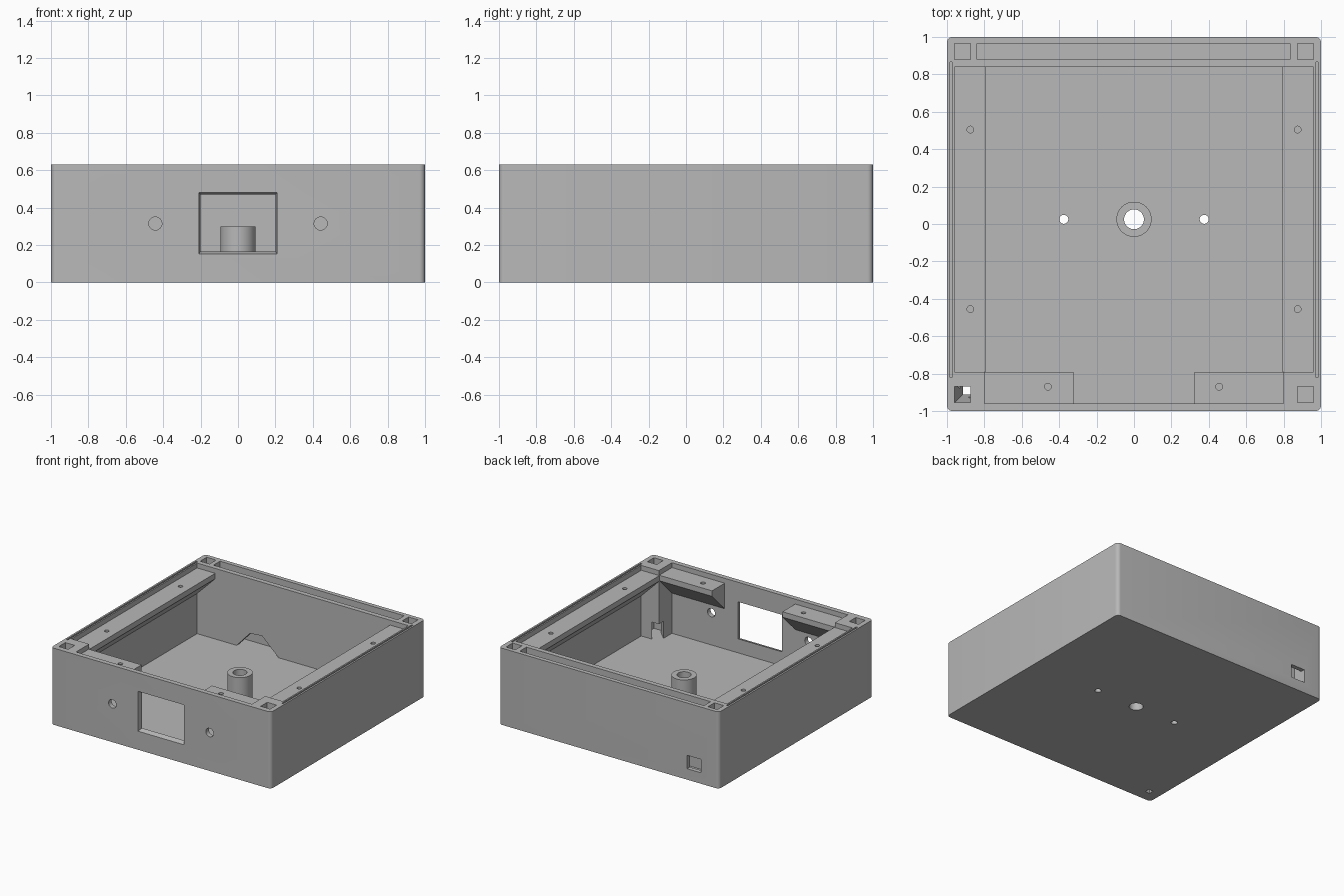
import bpy, bmesh, math

if "Cube" in bpy.data.objects:
    bpy.data.objects.remove(bpy.data.objects["Cube"])

H = 0.63          # box height
FLOOR = 0.05      # floor thickness
SCREWS = [(sx * 0.875, y) for sx in (-1, 1) for y in (0.505, -0.455)]
SCREWS += [(-0.46, -0.87), (0.455, -0.87)]

grey = bpy.data.materials.new("grey plastic")
grey.diffuse_color = (0.48, 0.48, 0.48, 1)
grey.use_nodes = True
grey.node_tree.nodes["Principled BSDF"].inputs["Base Color"].default_value = grey.diffuse_color


def loft(name, a, b):
    """Solid between two matching rings of 3D points."""
    bm = bmesh.new()
    va = [bm.verts.new(p) for p in a]
    vb = [bm.verts.new(p) for p in b]
    n = len(a)
    bm.faces.new(va)
    bm.faces.new(vb)
    for i in range(n):
        j = (i + 1) % n
        bm.faces.new((va[i], va[j], vb[j], vb[i]))
    bmesh.ops.recalc_face_normals(bm, faces=bm.faces)
    me = bpy.data.meshes.new(name)
    bm.to_mesh(me)
    bm.free()
    me.materials.append(grey)
    ob = bpy.data.objects.new(name, me)
    bpy.context.collection.objects.link(ob)
    return ob


def extrude(name, pts, vec):
    return loft(name, pts, [tuple(p[k] + vec[k] for k in range(3)) for p in pts])


def rect(x0, x1, y0, y1, z):
    return [(x0, y0, z), (x1, y0, z), (x1, y1, z), (x0, y1, z)]


def box(name, x0, x1, y0, y1, z0, z1):
    return loft(name, rect(x0, x1, y0, y1, z0), rect(x0, x1, y0, y1, z1))


def cyl(name, x, y, r, z0, z1, n=32):
    ring = [(x + r * math.cos(2 * math.pi * i / n),
             y + r * math.sin(2 * math.pi * i / n), z0) for i in range(n)]
    return extrude(name, ring, (0, 0, z1 - z0))


def activate(ob):
    bpy.ops.object.select_all(action='DESELECT')
    ob.select_set(True)
    bpy.context.view_layer.objects.active = ob


def cut(target, cutter):
    m = target.modifiers.new("cut", 'BOOLEAN')
    m.operation, m.solver, m.object = 'DIFFERENCE', 'EXACT', cutter
    activate(target)
    bpy.ops.object.modifier_apply(modifier=m.name)
    bpy.data.objects.remove(cutter)


# Outer shell with rounded upright corners
R = 0.03
outline = []
for k, (sx, sy) in enumerate([(1, 1), (-1, 1), (-1, -1), (1, -1)]):
    for i in range(7):
        t = math.pi / 2 * (k + i / 6)
        outline.append((sx * (1 - R) + R * math.cos(t), sy * (1 - R) + R * math.sin(t), 0))
case = extrude("case", outline, (0, 0, H))

# Room inside, leaving the two front corner pillars
room = [(-.8, -.96), (.8, -.96), (.8, -.79), (.96, -.79),
        (.96, .84), (-.96, .84), (-.96, -.79), (-.8, -.79)]
cut(case, extrude("room", [(x, y, FLOOR) for x, y in room], (0, 0, 1)))

# Long pocket in the rear wall, its cable port and its gable-shaped passage
cut(case, box("pocket", -.84, .835, .88, .965, FLOOR, 1))
cut(case, box("port", -.835, -.71, .92, 1.1, .09, .2))
gable = [(-.6, FLOOR), (-.48, .18), (-.37, .19), (-.22, FLOOR)]
cut(case, extrude("passage", [(x, .8, z) for x, z in gable], (0, .12, 0)))

# Square shafts in the corners
for x0 in (-.96, .875):
    cut(case, box("rear_shaft", x0, x0 + .085, .88, .965, FLOOR, 1))
cut(case, box("shaft", .875, .96, -.955, -.87, FLOOR, 1))
cut(case, box("shaft", -.96, -.875, -.955, -.87, .15, 1))
cut(case, loft("tapered_shaft", rect(-.915, -.875, -.91, -.87, -.001),
               rect(-.96, -.875, -.955, -.87, .151)))

# Diagonal wire openings at the foot of the front pillars
for s in (-1, 1):
    w = .03
    pts = [(.77 - w, -.76 - w), (.77 + w, -.76 + w), (.91 + w, -.9 + w), (.91 - w, -.9 - w)]
    cut(case, extrude("wire_opening", [(s * x, y, FLOOR) for x, y in pts], (0, 0, .14)))

# Thin slots along the tops of the side walls
for s in (-1, 1):
    a, b = sorted((s * .972, s * .985))
    cut(case, box("slot", a, b, -.82, .865, H - .06, 1))

# Front window with a tapered rim, and a round hole on each side
def front_rect(w, z0, z1, y):
    return [(-w, y, z0), (w, y, z0), (w, y, z1), (-w, y, z1)]

cut(case, loft("window", front_rect(.21, .152, .48, -1.001), front_rect(.198, .167, .468, -.955)))
for s in (-1, 1):
    ring = [(s * .442 + .035 * math.cos(math.pi * i / 16), -1.05,
             .315 + .035 * math.sin(math.pi * i / 16)) for i in range(32)]
    cut(case, extrude("front_hole", ring, (0, .12, 0)))

# Holes through the floor
for x, r in ((0, .053), (-.375, .024), (.375, .024)):
    cut(case, cyl("floor_hole", x, .025, r, -.1, .2))

# Centre tube
tube = cyl("centre_tube", 0, .025, .094, FLOOR - .002, .3, 48)
cut(tube, cyl("bore", 0, .025, .053, -.1, .5))

# Ledges for the lid: thin lip over a 45 degree underside
TOP, LIP = .59, .045
profile = [(.962, TOP), (.795, TOP), (.795, TOP - LIP), (.962, TOP - LIP - .167)]
ledges = []
for s, side in ((-1, "left"), (1, "right")):
    ledges.append(extrude(side + "_ledge", [(s * d, -.791, z) for d, z in profile], (0, 1.632, 0)))
    ledges.append(extrude(side + "_front_ledge", [(s * .32, -d, z) for d, z in profile],
                          (s * .481, 0, 0)))
for ledge in ledges:
    xs = [v.co.x for v in ledge.data.vertices]
    ys = [v.co.y for v in ledge.data.vertices]
    for x, y in SCREWS:
        if min(xs) < x < max(xs) and min(ys) < y < max(ys):
            cut(ledge, cyl("screw_hole", x, y, .018, TOP - .1, TOP + .1, 20))

# Smooth the round surfaces, keep edges sharp
for ob in [case, tube] + ledges:
    activate(ob)
    bpy.ops.object.shade_smooth_by_angle(angle=math.radians(30))
